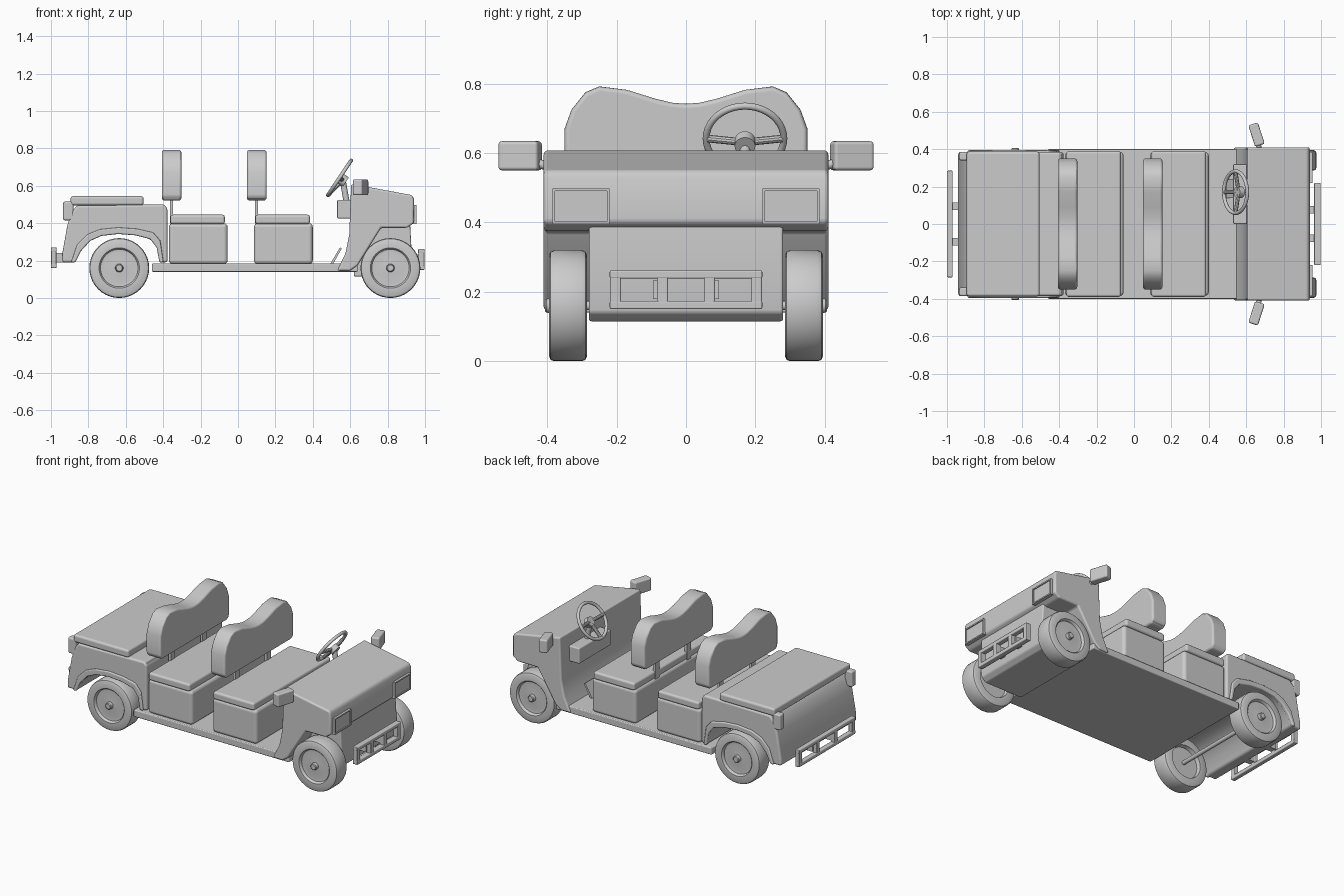
import bpy, bmesh, math
from mathutils import Matrix, Vector

if "Cube" in bpy.data.objects:
    bpy.data.objects.remove(bpy.data.objects["Cube"])


def finish(name, bm, bevel=0.0, segs=3):
    bmesh.ops.recalc_face_normals(bm, faces=bm.faces)
    for f in bm.faces:
        f.smooth = True
    me = bpy.data.meshes.new(name)
    bm.to_mesh(me)
    bm.free()
    ob = bpy.data.objects.new(name, me)
    bpy.context.collection.objects.link(ob)
    if bevel:
        m = ob.modifiers.new("bevel", 'BEVEL')
        m.width, m.segments = bevel, segs
        m.limit_method, m.angle_limit = 'ANGLE', math.radians(35)
        m.harden_normals = True
    else:
        me.set_sharp_from_angle(angle=math.radians(35))
    return ob


def boxes(name, spans, bevel=0.0, segs=3):
    """One object from boxes given as (x0, x1, y0, y1, z0, z1)."""
    bm = bmesh.new()
    for x0, x1, y0, y1, z0, z1 in spans:
        mat = Matrix.Translation(((x0 + x1) / 2, (y0 + y1) / 2, (z0 + z1) / 2)) \
            @ Matrix.Diagonal((x1 - x0, y1 - y0, z1 - z0, 1))
        bmesh.ops.create_cube(bm, size=1, matrix=mat)
    return finish(name, bm, bevel, segs)


def prism(name, pts, axis, lo, hi, bevel=0.0, segs=3):
    """Extrude a side profile (x,z) along y, or a front profile (y,z) along x."""
    bm = bmesh.new()
    co = (lambda a, b: (a, lo, b)) if axis == 'y' else (lambda a, b: (lo, a, b))
    face = bm.faces.new([bm.verts.new(co(a, b)) for a, b in pts])
    ext = bmesh.ops.extrude_face_region(bm, geom=[face])
    move = Vector((0, hi - lo, 0)) if axis == 'y' else Vector((hi - lo, 0, 0))
    bmesh.ops.translate(bm, verts=[v for v in ext['geom'] if isinstance(v, bmesh.types.BMVert)], vec=move)
    return finish(name, bm, bevel, segs)


def lathe(name, pts, centre, steps=40):
    """Spin (radius, y) points about the y axis."""
    bm = bmesh.new()
    vs = [bm.verts.new((r, y, 0)) for r, y in pts]
    es = [bm.edges.new(p) for p in zip(vs, vs[1:])]
    bmesh.ops.spin(bm, geom=vs + es, axis=(0, 1, 0), cent=(0, 0, 0), steps=steps,
                   angle=2 * math.pi, use_merge=True)
    bmesh.ops.remove_doubles(bm, verts=bm.verts, dist=1e-5)
    ob = finish(name, bm)
    ob.location = centre
    return ob


def rod(name, a, b, r, sides=16):
    a, b = Vector(a), Vector(b)
    bm = bmesh.new()
    mat = Matrix.Translation((a + b) / 2) @ (b - a).to_track_quat('Z', 'Y').to_matrix().to_4x4()
    bmesh.ops.create_cone(bm, cap_ends=True, segments=sides, radius1=r, radius2=r,
                          depth=(b - a).length, matrix=mat)
    return finish(name, bm)


# Floor pan
boxes("floor", [(-0.46, 0.64, -0.40, 0.40, 0.14, 0.185)], 0.006, 2)

# Front cowl with footwell side, and the narrow nose between the wheels
cowl = [(0.605, 0.61), (0.93, 0.55), (0.94, 0.53), (0.94, 0.40), (0.905, 0.375), (0.765, 0.375),
        (0.64, 0.175), (0.60, 0.145), (0.53, 0.145), (0.575, 0.24), (0.595, 0.34)]
prism("front_cowl", cowl, 'y', -0.41, 0.41, 0.012)
nose = [(0.62, 0.115), (0.62, 0.40), (0.92, 0.40), (0.93, 0.22), (0.92, 0.14), (0.89, 0.115)]
prism("lower_nose", nose, 'y', -0.28, 0.28, 0.008)

# Rear body with wheel arch, raised arch lips and deck lid
arch = [(-0.42, 0.19), (-0.435, 0.27), (-0.47, 0.315), (-0.55, 0.335), (-0.64, 0.342),
        (-0.73, 0.332), (-0.79, 0.305), (-0.84, 0.25), (-0.87, 0.19)]
shell = [(-0.94, 0.19), (-0.94, 0.235), (-0.912, 0.39), (-0.89, 0.46), (-0.86, 0.495),
         (-0.395, 0.50), (-0.377, 0.48), (-0.377, 0.19)]
prism("rear_body", arch + shell, 'y', -0.385, 0.385, 0.015)
lip = [(-0.64 + (x + 0.64) * 1.1, z + (0.035 if z > 0.2 else 0)) for x, z in reversed(arch)]
for s in (-1, 1):
    prism("arch_lip", arch + lip, 'y', s * 0.37, s * 0.395, 0.008)
boxes("deck_lid", [(-0.895, -0.505, -0.387, 0.387, 0.495, 0.545)], 0.014)

# Seats: base, cushion, posts and wavy backrest
half = [(0.35, 0.54), (0.35, 0.67), (0.33, 0.725), (0.29, 0.775), (0.25, 0.792),
        (0.17, 0.782), (0.09, 0.757)]
back = [(0.33, 0.52)] + half + [(0.04, 0.745), (0, 0.742), (-0.04, 0.745)] \
    + [(-y, z) for y, z in reversed(half)] + [(-0.33, 0.52)]
for tag, x in (("rear", -0.37), ("front", 0.085)):
    boxes(tag + "_seat_base", [(x, x + 0.315, -0.385, 0.385, 0.18, 0.40)], 0.022)
    boxes(tag + "_seat_cushion", [(x + 0.008, x + 0.30, -0.39, 0.39, 0.395, 0.445)], 0.014)
    boxes(tag + "_seat_posts", [(x + 0.006, x + 0.022, s * 0.16 - 0.02, s * 0.16 + 0.02, 0.38, 0.56)
                                for s in (-1, 1)])
    prism(tag + "_seat_back", back, 'x', x - 0.037, x + 0.067, 0.03, 4)

# Wheels (outer side towards +y, turned round for the other side) and axles
tyre = [(0, -0.03), (0.10, -0.03), (0.105, -0.055), (0.145, -0.055), (0.156, -0.05), (0.16, -0.04),
        (0.16, 0.04), (0.156, 0.05), (0.145, 0.055), (0.108, 0.055), (0.103, 0.05), (0.10, 0.038),
        (0.085, 0.036), (0.03, 0.044), (0.022, 0.044), (0.02, 0.062), (0.016, 0.066), (0, 0.066)]
for x in (-0.635, 0.815):
    for s in (-1, 1):
        w = lathe("wheel", tyre, (x, s * 0.34, 0.16))
        if s < 0:
            w.rotation_euler.z = math.pi
    rod("axle", (x, -0.33, 0.16), (x, 0.33, 0.16), 0.013)

# Bumpers: window frames on brackets
def bumper(name, x0, x1, half_w, z0, z1, bracket_x, bracket_y):
    t = 0.024
    bars = [(x0, x1, -half_w, half_w, z0, z0 + t), (x0, x1, -half_w, half_w, z1 - t, z1)]
    for i in range(4):
        c = (half_w - 0.017) * (-1 + 2 * i / 3)
        bars.append((x0 + 0.001, x1 - 0.001, c - 0.016, c + 0.016, z0 + 0.002, z1 - 0.002))
    boxes(name, bars, 0.005, 2)
    boxes(name + "_brackets", [(*bracket_x, s * bracket_y - 0.02, s * bracket_y + 0.02,
                                z0 + 0.03, z1 - 0.03) for s in (-1, 1)])

bumper("front_bumper", 0.963, 0.998, 0.22, 0.15, 0.262, (0.91, 0.97), 0.075)
bumper("rear_bumper", -1.0, -0.97, 0.285, 0.16, 0.27, (-0.975, -0.91), 0.095)

for s in (-1, 1):
    # Headlights with surround, tail lights
    y0, y1 = sorted((s * 0.22, s * 0.385))
    t = 0.008
    boxes("headlight_surround", [(0.93, 0.955, y0, y1, 0.395, 0.395 + t), (0.93, 0.955, y0, y1, 0.49, 0.498),
                                 (0.93, 0.955, y0, y0 + t, 0.395, 0.498), (0.93, 0.955, y1 - t, y1, 0.395, 0.498)])
    boxes("headlight", [(0.92, 0.949, y0, y1, 0.395, 0.498)])
    y0, y1 = sorted((s * 0.34, s * 0.385))
    boxes("tail_light", [(-0.935, -0.88, y0, y1, 0.415, 0.515)], 0.01)
    # Side mirrors
    m = boxes("side_mirror", [(-0.027, 0.027, -0.06, 0.06, -0.042, 0.042)], 0.01)
    m.location = (0.655, s * 0.478, 0.592)
    m.rotation_euler.z = s * math.radians(18)
    rod("mirror_arm", (0.67, s * 0.39, 0.56), (0.665, s * 0.445, 0.575), 0.013)

# Dash box behind the steering wheel, and pedal
boxes("dash_box", [(0.53, 0.61, 0.0, 0.32, 0.425, 0.525)], 0.008)
prism("pedal", [(0.495, 0.185), (0.545, 0.27), (0.555, 0.265), (0.51, 0.185)], 'y', 0.14, 0.24)

# Steering wheel: rim, hub, spokes, column
c, up = Vector((0.543, 0.17, 0.642)), Vector((0.555, 0, 0.832))
bpy.ops.mesh.primitive_torus_add(major_segments=40, minor_segments=12, major_radius=0.112,
                                 minor_radius=0.01, location=c, rotation=(0, math.radians(-56.3), 0))
bpy.context.object.name = "steering_rim"
bpy.ops.object.shade_smooth()
axis = Vector((0.832, 0, -0.555))
hub = c + axis * 0.02
rod("steering_hub", hub - axis * 0.012, hub + axis * 0.02, 0.03, 20)
for a in (0, 180, 270):
    d = Vector((0, 1, 0)) * math.cos(math.radians(a)) + up * math.sin(math.radians(a))
    rod("steering_spoke", hub, c + d * 0.11, 0.011, 10)
rod("steering_column", hub, (0.585, 0.17, 0.49), 0.016)
